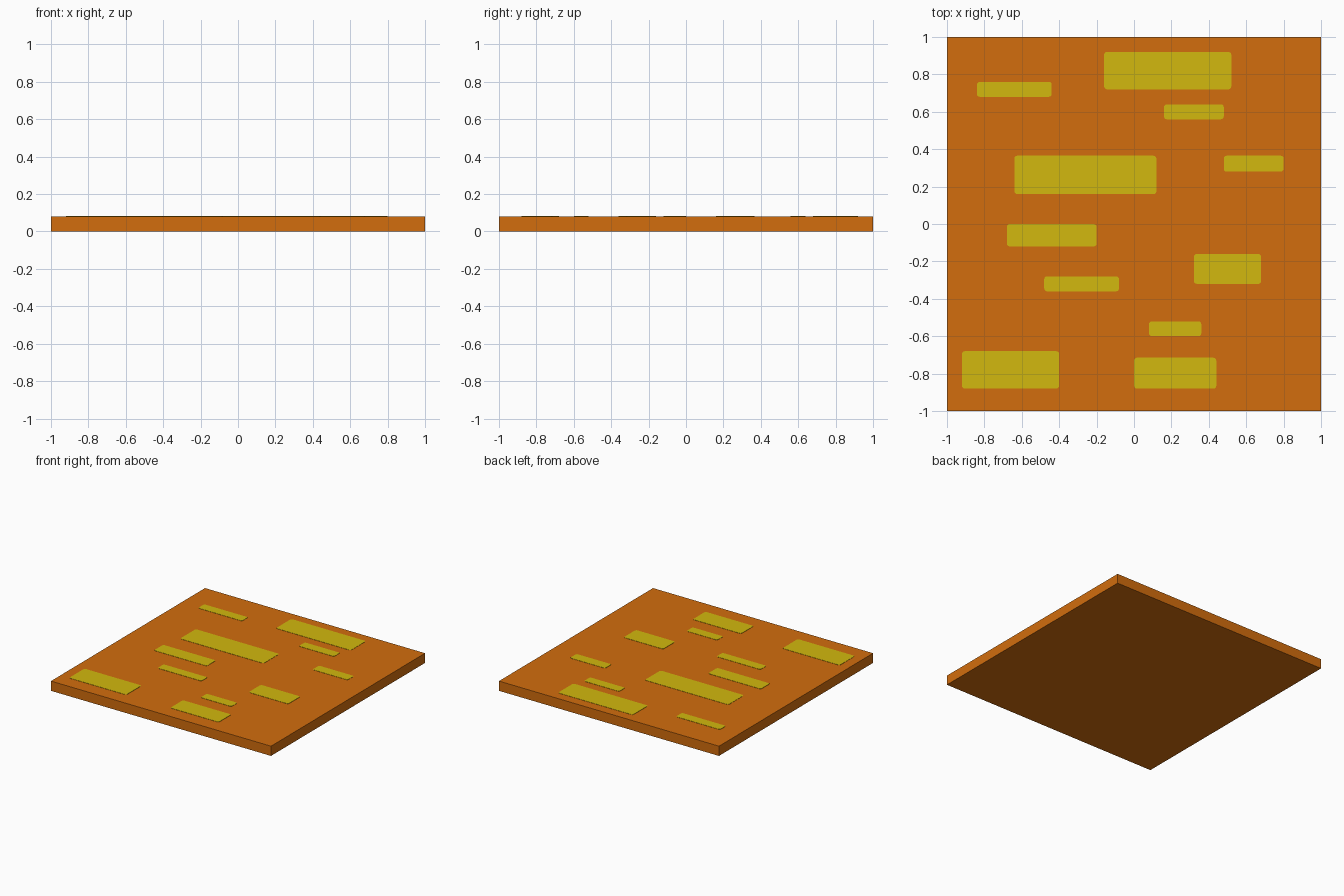
import bpy, bmesh, math

if "Cube" in bpy.data.objects:
    bpy.data.objects.remove(bpy.data.objects["Cube"])


def material(name, color):
    m = bpy.data.materials.new(name)
    m.diffuse_color = (*color, 1)
    m.use_nodes = True
    m.node_tree.nodes["Principled BSDF"].inputs["Base Color"].default_value = m.diffuse_color
    return m


def add_object(name, bm, mat):
    bmesh.ops.recalc_face_normals(bm, faces=bm.faces)
    mesh = bpy.data.meshes.new(name)
    bm.to_mesh(mesh)
    bm.free()
    mesh.materials.append(mat)
    obj = bpy.data.objects.new(name, mesh)
    bpy.context.collection.objects.link(obj)
    return obj


orange = material("burnt orange", (0.645, 0.153, 0.004))
yellow = material("mustard yellow", (0.645, 0.479, 0.0044))

TOP = 0.08
PLATE = 0.002
RADIUS = 0.015

# Square slab
bm = bmesh.new()
bmesh.ops.create_cube(bm, size=1)
for v in bm.verts:
    v.co.x *= 2
    v.co.y *= 2
    v.co.z = (v.co.z + 0.5) * TOP
add_object("slab", bm, orange)

# Painted patches: x min, x max, y min, y max
patches = [
    (-0.84, -0.44, 0.68, 0.76),
    (-0.16, 0.52, 0.72, 0.92),
    (0.16, 0.48, 0.56, 0.64),
    (-0.64, 0.12, 0.16, 0.365),
    (0.48, 0.80, 0.28, 0.365),
    (-0.68, -0.20, -0.12, 0.0),
    (-0.48, -0.08, -0.36, -0.28),
    (0.32, 0.68, -0.32, -0.16),
    (0.08, 0.36, -0.60, -0.52),
    (-0.92, -0.40, -0.88, -0.68),
    (0.0, 0.44, -0.88, -0.715),
]


def rounded_rectangle(x0, x1, y0, y1, r, steps=3):
    corners = [(x1 - r, y1 - r), (x0 + r, y1 - r), (x0 + r, y0 + r), (x1 - r, y0 + r)]
    points = []
    for i, (cx, cy) in enumerate(corners):
        for s in range(steps + 1):
            a = math.pi / 2 * (i + s / steps)
            points.append((cx + r * math.cos(a), cy + r * math.sin(a)))
    return points


# Thin plates with slightly rounded corners on the top face
for i, rect in enumerate(patches, 1):
    bm = bmesh.new()
    outline = rounded_rectangle(*rect, RADIUS)
    face = bm.faces.new([bm.verts.new((x, y, TOP)) for x, y in outline])
    grown = bmesh.ops.extrude_face_region(bm, geom=[face])["geom"]
    bmesh.ops.translate(bm, vec=(0, 0, PLATE),
                        verts=[g for g in grown if isinstance(g, bmesh.types.BMVert)])
    add_object(f"patch_{i:02d}", bm, yellow)
